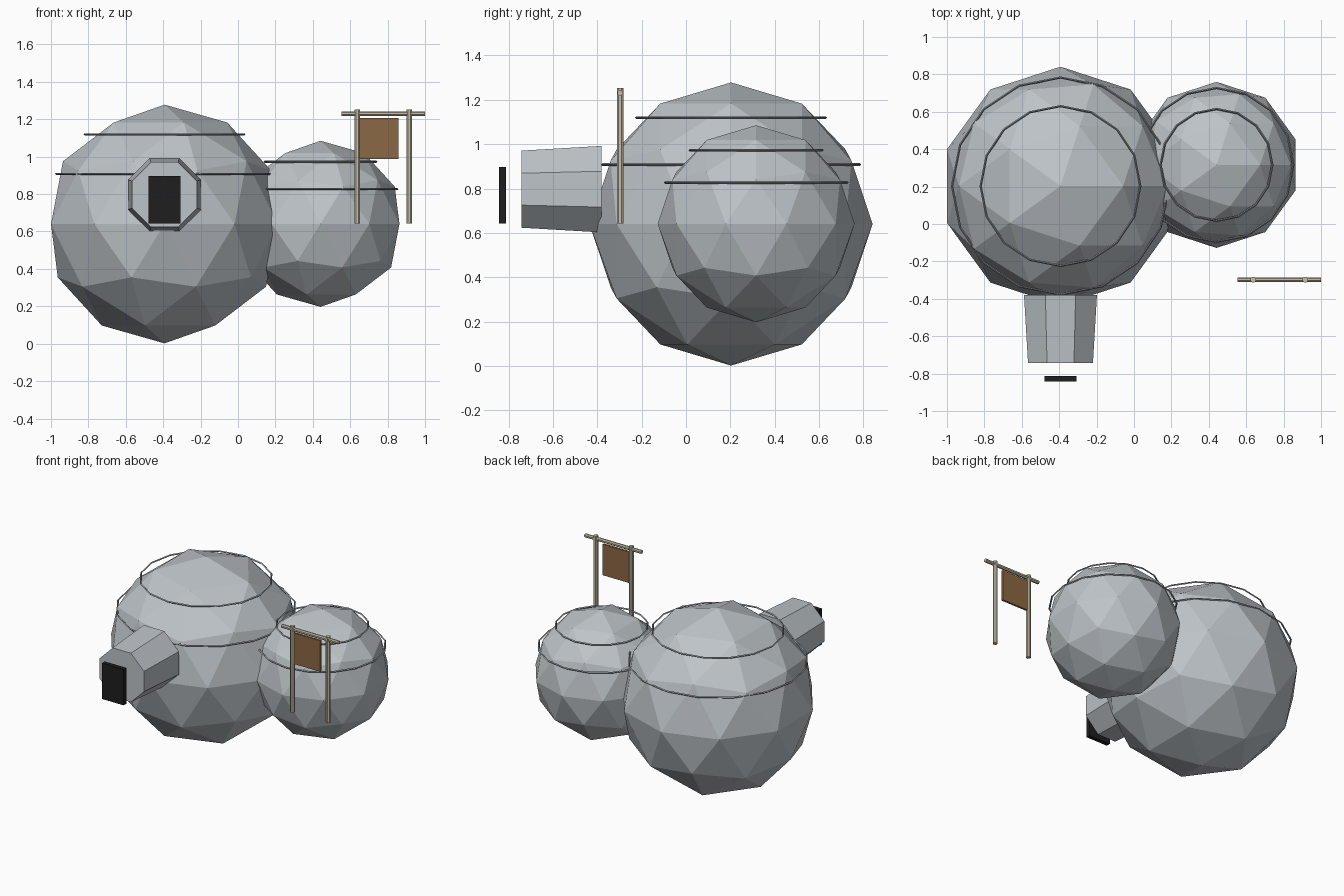
import bpy
from math import pi
from mathutils import Matrix

default = bpy.data.objects.get("Cube")
if default:
    bpy.data.objects.remove(default, do_unlink=True)


def material(name, colour):
    mat = bpy.data.materials.new(name)
    mat.use_nodes = True
    mat.diffuse_color = (*colour, 1)
    mat.node_tree.nodes["Principled BSDF"].inputs["Base Color"].default_value = (*colour, 1)
    return mat


stone = material("pale grey shell", (0.51, 0.55, 0.58))
metal = material("grey metal", (0.31, 0.33, 0.35))
black = material("black door", (0.013, 0.013, 0.013))
pole = material("weathered pole", (0.57, 0.52, 0.39))
wood = material("brown board", (0.26, 0.14, 0.058))


def finish(name, mat):
    obj = bpy.context.object
    obj.name = obj.data.name = name
    obj.data.materials.clear()
    obj.data.materials.append(mat)
    return obj


def box(name, size, centre, mat):
    bpy.ops.mesh.primitive_cube_add(size=1, location=centre)
    obj = finish(name, mat)
    obj.data.transform(Matrix.Diagonal((*size, 1)))


def rod(name, radius, length, centre, axis, mat, end_radius=None, sides=8):
    """Tapered or straight rod; axis is the rotation that lays it down."""
    bpy.ops.mesh.primitive_cone_add(
        vertices=sides, radius1=radius,
        radius2=radius if end_radius is None else end_radius,
        depth=length, location=centre)
    obj = finish(name, mat)
    obj.data.transform(axis @ Matrix.Rotation(pi / sides, 4, "Z"))


upright = Matrix.Identity(4)
along_x = Matrix.Rotation(pi / 2, 4, "Y")
along_y = Matrix.Rotation(pi / 2, 4, "X")

# Faceted domes, each with two hoops given as (height, radius)
domes = (
    ("large", (-0.393, 0.203, 0.64), 0.638, ((1.119, 0.427), (0.908, 0.58))),
    ("small", (0.441, 0.316, 0.641), 0.444, ((0.973, 0.299), (0.827, 0.411))),
)
for label, centre, radius, hoops in domes:
    bpy.ops.mesh.primitive_ico_sphere_add(subdivisions=2, radius=radius, location=centre)
    finish(label + "_dome", stone)
    for level, (height, ring) in zip(("upper", "lower"), hoops):
        bpy.ops.mesh.primitive_torus_add(
            major_segments=16, minor_segments=4, major_radius=ring,
            minor_radius=0.006, location=(centre[0], centre[1], height))
        finish(f"{label}_{level}_hoop", metal)

# Octagonal entrance tunnel, narrowing to the front, and its door
rod("entrance_tunnel", 0.211, 0.362, (-0.393, -0.561, 0.797), along_y, stone, 0.188)
box("door", (0.17, 0.03, 0.255), (-0.393, -0.827, 0.77), black)

# Sign: two posts, crossbar and hanging board
for side, x in (("right", 0.637), ("left", 0.916)):
    rod(side + "_sign_post", 0.016, 0.61, (x, -0.297, 0.947), upright, pole)
rod("sign_crossbar", 0.013, 0.445, (0.777, -0.297, 1.23), along_x, pole)
box("sign_board", (0.21, 0.014, 0.22), (0.753, -0.297, 1.097), wood)
